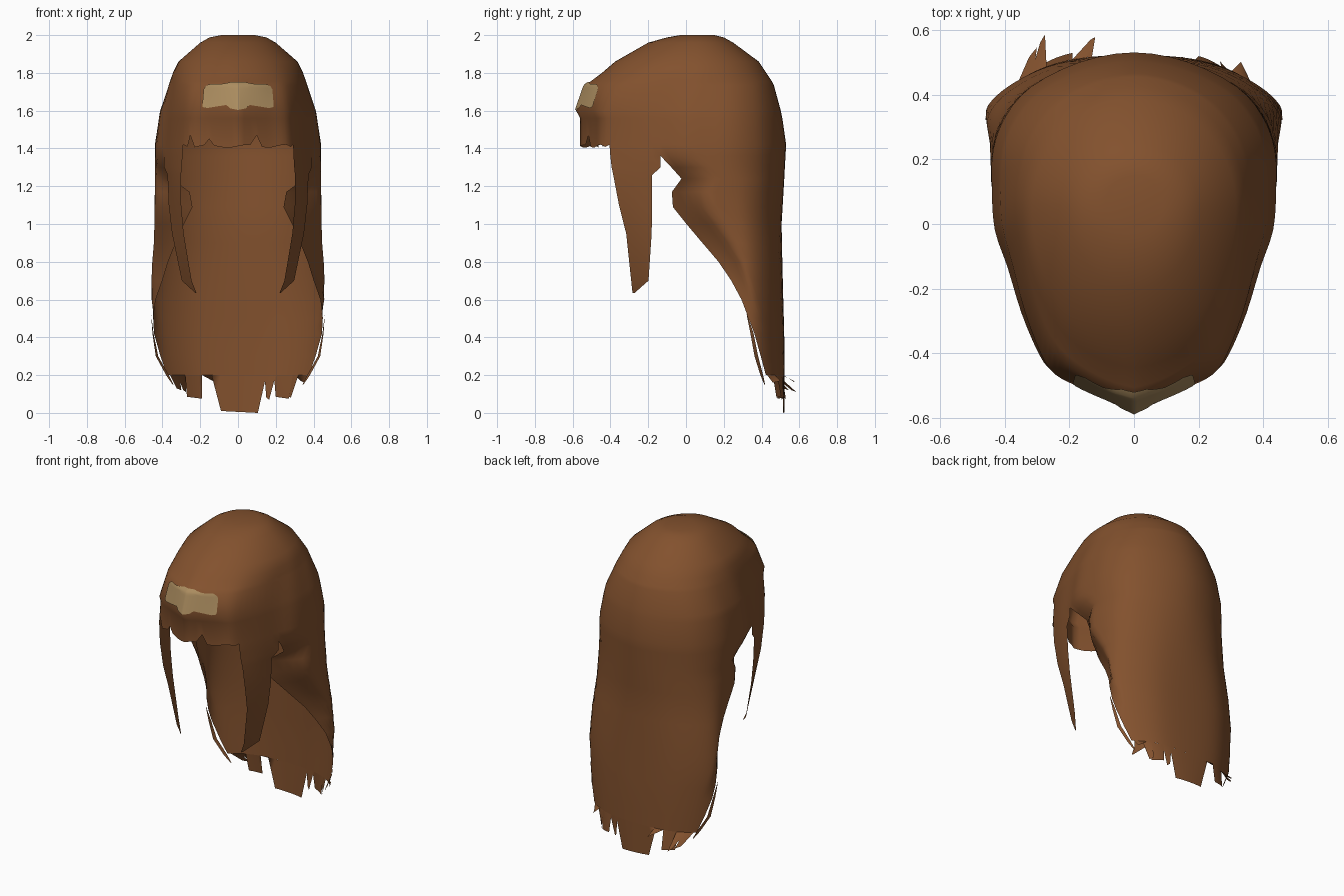
import bpy, bmesh, math

if "Cube" in bpy.data.objects:
    bpy.data.objects.remove(bpy.data.objects["Cube"])

SUB = 3  # columns per contour point

# half contour of the head of hair, front centre to back centre
SHAPE = [(0, -.58), (.10, -.535), (.18, -.50), (.255, -.47), (.295, -.42), (.35, -.29), (.395, -.14),
         (.435, -.02), (.444, .11), (.44, .23), (.40, .335), (.32, .425), (.17, .50), (0, .53)]
# fuller back half for the lower lengths
LOW = SHAPE[:8] + [(.445, .12), (.447, .27), (.452, .36), (.37, .445), (.22, .512), (0, .53)]
N = len(SHAPE) - 1
# height, half width, front y, back y, roundness (negative blends to the fuller back)
RINGS = [(2.0, .09, -.03, .15, 1), (1.988, .15, -.10, .20, 1), (1.96, .20, -.20, .25, 1),
         (1.86, .315, -.375, .385, 1), (1.80, .348, -.445, .425, .8), (1.755, .365, -.505, .455, .6),
         (1.735, .372, -.535, .465, .5), (1.60, .416, -.582, .502, .15), (1.56, .422, -.56, .51, .1),
         (1.42, .44, -.56, .53, 0), (1.20, .44, -.56, .518, -.15), (1.0, .442, -.56, .506, -.45),
         (.8, .45, -.56, .51, -.8), (.6, .453, -.56, .515, -1), (.42, .442, -.56, .52, -1),
         (.2, .425, -.56, .522, -1)]


def lerp_table(table, x):
    """Piecewise linear lookup of rows (key, values...) with falling keys."""
    if x >= table[0][0]:
        return list(table[0][1:])
    for a, b in zip(table, table[1:]):
        if x >= b[0]:
            t = (a[0] - x) / (a[0] - b[0])
            return [p + (q - p) * t for p, q in zip(a[1:], b[1:])]
    return list(table[-1][1:])


def shape_at(s, low):
    """Smooth curve through the half contour."""
    def pt(i):
        j = 2 * N - i if i > N else i
        x, y = [p + (q - p) * low for p, q in zip(SHAPE[j], LOW[j])]
        return (-x if i > N else x, y)
    i = min(int(s), N - 1)
    t = s - i
    if i == 0:  # keep the pointed front crease
        return [pt(0)[k] + (pt(1)[k] - pt(0)[k]) * t for k in (0, 1)]
    p = [pt(i + k) for k in (-1, 0, 1, 2)]
    return [.5 * (2 * p[1][k] + (p[2][k] - p[0][k]) * t
                  + (2 * p[0][k] - 5 * p[1][k] + 4 * p[2][k] - p[3][k]) * t * t
                  + (3 * p[1][k] - p[0][k] - 3 * p[2][k] + p[3][k]) * t ** 3) for k in (0, 1)]


def ring_point(u, ring):
    z, w, yf, yb, e = ring
    u = u % (2 * N)
    side = 1 if u <= N else -1
    s = u if u <= N else 2 * N - u
    x, y = shape_at(s, max(0, -e))
    e = max(0, e)
    a = math.pi * s / N
    rx, ry = .445 * math.sin(a), .05 - math.cos(a) * (.63 if math.cos(a) > 0 else .48)
    x, y = x + (rx - x) * e, y + (ry - y) * e
    y = .05 + (y - .05) * ((yf - .05) / -.63 if y < .05 else (yb - .05) / .48)
    return (side * x * w / .445, y, z)


def surface(u, z):
    for a, b in zip(RINGS, RINGS[1:]):
        if z >= b[0]:
            t = (a[0] - z) / (a[0] - b[0])
            return [p + (q - p) * t for p, q in zip(ring_point(u, a), ring_point(u, b))]
    return list(ring_point(u, RINGS[-1]))[:2] + [z]


def add_grid(bm, rows):
    grid = [[bm.verts.new(p) for p in row] for row in rows]
    for a, b in zip(grid, grid[1:]):
        for i in range(len(a) - 1):
            bm.faces.new((a[i], b[i], b[i + 1], a[i + 1]))
    return grid


def finish(bm, name, mat):
    bmesh.ops.remove_doubles(bm, verts=bm.verts, dist=.0005)
    me = bpy.data.meshes.new(name)
    bm.to_mesh(me)
    bm.free()
    ob = bpy.data.objects.new(name, me)
    bpy.context.collection.objects.link(ob)
    me.materials.append(mat)
    bpy.ops.object.select_all(action='DESELECT')
    ob.select_set(True)
    bpy.context.view_layer.objects.active = ob
    bpy.ops.object.shade_smooth_by_angle(angle=math.radians(60))
    return ob


def material(name, rgb):
    m = bpy.data.materials.new(name)
    m.diffuse_color = (*rgb, 1)
    m.use_nodes = True
    m.node_tree.nodes["Principled BSDF"].inputs["Base Color"].default_value = m.diffuse_color
    return m


brown = material("chestnut_brown", (.226, .083, .027))
tan = material("pale_tan", (.41, .265, .115))

bm = bmesh.new()

# cap with a notched fringe
rows = []
for ring in RINGS[:10]:
    row = [list(ring_point(k / SUB, ring)) for k in range(2 * N * SUB)]
    if ring[0] == 1.42:
        for k in range(-4 * SUB + 1, 4 * SUB):
            row[k][2] = 1.412 + .008 * math.sin(k * .9)
        for k, z in ((3, 1.47), (-5, 1.45), (-9, 1.47)):
            row[k][2] = z
    rows.append(row + [row[0]])
grid = add_grid(bm, rows)
bm.faces.new(grid[0][:-1])

# long back curtain: height, leading edge, inward curl of the edge
CURTAIN = [(1.42, 6, 0), (1.36, 6, 0), (1.24, 6.95, .18), (1.17, 6.5, .38), (1.09, 6.55, .42),
           (.95, 7.5, .30), (.8, 8.4, .18), (.6, 9.3, .05), (.42, 10.1, 0), (.2, 10.8, 0)]
rows = []
cols = 2 * (N - 6) * SUB
for z in (1.42, 1.36, 1.30, 1.24, 1.17, 1.09, 1.0, .9, .8, .7, .6, .5, .42, .3, .2):
    start, curl = lerp_table(CURTAIN, z)
    row = []
    for k in range(cols + 1):
        c = k / cols
        p = surface(start + (2 * N - 2 * start) * c, z)
        p[0] *= 1 - curl * max(0, 1 - min(c, 1 - c) / .11)
        row.append(p)
    rows.append(row)
add_grid(bm, rows)

# face-framing side locks: height, front edge, rear edge, front and rear inward scale
LOCK = [(1.42, 4, 6, 1, 1), (1.36, 4.05, 6, 1, 1), (1.30, 4.12, 6, 1, 1), (1.26, 4.2, 5.68, 1, .99),
        (1.1, 4.45, 5.68, .95, .97), (.95, 4.73, 5.66, .86, .92), (.7, 4.92, 5.55, .70, .78),
        (.635, 4.97, 5.05, .62, .63)]
for side in (1, -1):
    rows = []
    for z, a, b, fs, rs in LOCK:
        row = []
        for k in range(2 * SUB + 1):
            t = k / (2 * SUB)
            p = surface(a + (b - a) * t, z)
            row.append([side * p[0] * (fs + (rs - fs) * t), p[1], z])
        rows.append(row[::side])
    add_grid(bm, rows)
finish(bm, "hair", brown)


# ragged ends: top left x, top right x, tip left x, tip right x, tip z, flare back
def back_y(x):
    """Depth of the curtain's lower rim at a given x."""
    lo, hi = 10.3, float(N)
    for _ in range(30):
        mid = (lo + hi) / 2
        lo, hi = (mid, hi) if ring_point(mid, RINGS[-1])[0] > abs(x) else (lo, mid)
    return ring_point(lo, RINGS[-1])[1]


bm = bmesh.new()
TIPS = [(-.36, -.31, -.325, -.30, .13, .08), (-.32, -.27, -.29, -.275, .12, .10),
        (-.28, -.19, -.27, -.19, .085, .02), (-.19, -.13, -.135, -.12, .17, .06),
        (-.14, .15, -.09, .105, .01, 0), (.14, .20, .15, .165, .08, 0),
        (.19, .29, .20, .27, .085, .01), (.27, .32, .265, .28, .09, .02), (.30, .365, .33, .35, .17, .03)]
for a, b, c, d, z, flare in TIPS:
    rows = []
    n = 6
    for t in (0, .5, 1):
        row = []
        for k in range(n + 1):
            x0, x1 = a + (b - a) * k / n, c + (d - c) * k / n
            row.append((x0 + (x1 - x0) * t, back_y(x0) + flare * t, .2 + (z - .01 * k / n - .2) * t))
        rows.append(row[::-1])
    add_grid(bm, rows)
# thin loose strands along both curtain edges
for side in (1, -1):
    rows = []
    for z, a, b in ((.52, 9.62, 9.66), (.42, 9.85, 10.05), (.3, 10.1, 10.32), (.2, 10.45, 10.62), (.15, 10.7, 10.75)):
        row = []
        for u in (a, b):
            p = surface(u, z)
            row.append((side * (p[0] - max(0, .3 - z) * .25), p[1], z))
        rows.append(row[::side])
    add_grid(bm, rows)
finish(bm, "ragged_ends", brown)

# tan forehead patch following the front of the cap: negated |x|, bottom z, top z
EDGE = [(0, 1.602, 1.75), (-.04, 1.61, 1.75), (-.06, 1.628, 1.745), (-.10, 1.622, 1.738),
        (-.16, 1.612, 1.738), (-.18, 1.615, 1.725), (-.195, 1.63, 1.69)]
bm = bmesh.new()
cols = []
for k in range(-20, 21):
    u = 2.25 * k / 20
    x = abs(surface(u, 1.66)[0])
    lo, hi = lerp_table(EDGE, -x)
    col = []
    for j in range(13):
        p = surface(u, hi + (lo - hi) * j / 12)
        col.append((p[0], p[1] - .007, p[2] + .002))
    cols.append(col)
add_grid(bm, [list(r) for r in zip(*cols)])
finish(bm, "forehead_patch", tan)
